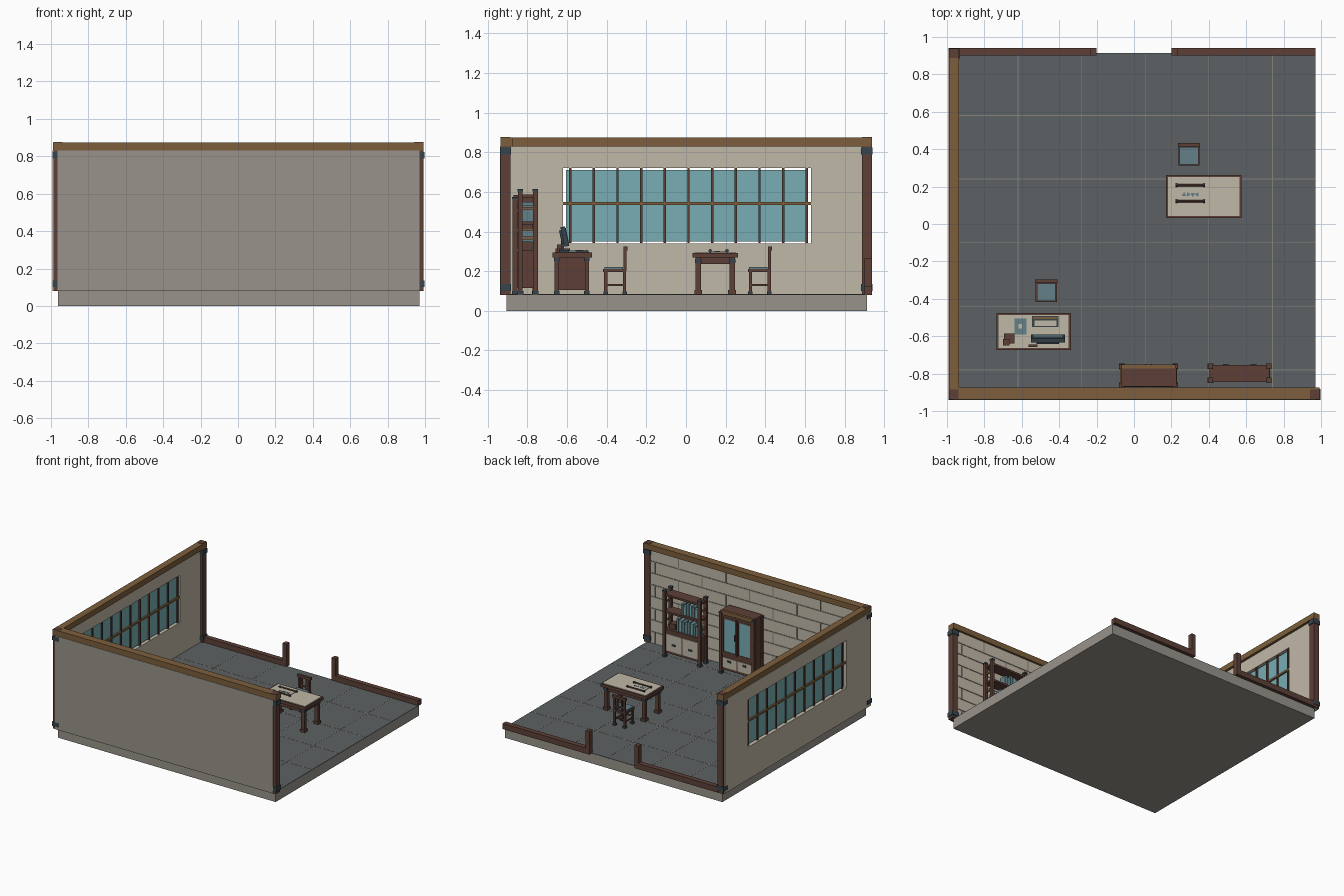
import bpy, bmesh, math
from mathutils import Matrix, Vector


def material(name, hexcode):
    m = bpy.data.materials.new(name)
    c = [int(hexcode[i:i + 2], 16) / 255 for i in (0, 2, 4)]
    m.diffuse_color = [v / 12.92 if v < 0.04 else ((v + 0.055) / 1.055) ** 2.4 for v in c] + [1]
    return m


STONE = material("grey stone", "98948b")
PLASTER = material("beige plaster", "c0b8a8")
SLATE = material("dark slate", "5c6163")
GROUT = material("grout", "85857c")
DARK = material("dark red wood", "5d4037")
WOOD = material("golden wood", "7d5f3c")
GLASS = material("teal glass", "78adb3")
METAL = material("dark metal", "36444c")
CLOTH = material("blue cloth", "648088")


def boxes(name, mat, items):
    """One object from boxes given as (x0, x1, y0, y1, z0, z1)."""
    bm = bmesh.new()
    for x0, x1, y0, y1, z0, z1 in items:
        mtx = Matrix.Translation(((x0 + x1) / 2, (y0 + y1) / 2, (z0 + z1) / 2)) @ \
            Matrix.Diagonal((abs(x1 - x0), abs(y1 - y0), abs(z1 - z0), 1))
        bmesh.ops.create_cube(bm, size=1, matrix=mtx)
    me = bpy.data.meshes.new(name)
    bm.to_mesh(me)
    bm.free()
    me.materials.append(mat)
    ob = bpy.data.objects.new(name, me)
    bpy.context.collection.objects.link(ob)
    return ob


def posts(xs, ys, r, z0, z1):
    return [(x - r, x + r, y - r, y + r, z0, z1) for x in xs for y in ys]


def rod(name, mat, a, b, r, n=8):
    a, b = Vector(a), Vector(b)
    bpy.ops.mesh.primitive_cylinder_add(vertices=n, radius=r, depth=(b - a).length, location=(a + b) / 2)
    ob = bpy.context.object
    ob.rotation_euler = (b - a).to_track_quat('Z', 'Y').to_euler()
    ob.name = name
    ob.data.materials.append(mat)


# --- floor ---
F = 0.083
boxes("floor_slab", STONE, [(-0.963, 0.97, -0.907, 0.913, 0, 0.08)])
boxes("floor_top", SLATE, [(-0.962, 0.969, -0.906, 0.912, 0.08, F)])
boxes("floor_joints", GROUT,
      [(x - .002, x + .002, -0.9, 0.91, F - .002, F + .001) for x in (-.62, -.28, .06, .4, .74)] +
      [(-0.95, 0.968, y - .002, y + .002, F - .002, F + .001) for y in (-.78, -.44, -.10, .24, .58)])

# --- front wall with panelled inside ---
boxes("front_wall", STONE, [(-0.965, 0.97, -0.94, -0.9, 0.08, 0.83)])
boxes("front_wall_lining", PLASTER, [(-0.96, 0.965, -0.9, -0.892, F, 0.83)])
rows = [0.08 + 0.094 * i for i in range(9)]
boxes("lining_joints", GROUT,
      [(-0.95, 0.96, -0.893, -0.889, z - .004, z + .004) for z in rows[1:8]] +
      [(x - .004, x + .004, -0.893, -0.889, rows[i], rows[i + 1])
       for i in range(8) for x in [-0.78 + 0.42 * k + 0.21 * (i % 2) for k in range(5)] if x < .95])

# --- left wall with window ---
W0, W1 = -0.992, -0.955
boxes("left_wall", PLASTER, [(W0, W1, -0.93, -0.62, 0.08, 0.83), (W0, W1, 0.63, 0.925, 0.08, 0.83),
                             (W0, W1, -0.62, 0.63, 0.08, 0.34), (W0, W1, -0.62, 0.63, 0.72, 0.83)])
boxes("window_glass", GLASS, [(-0.974, -0.970, -0.605, 0.615, 0.35, 0.71)])
boxes("window_mullions", DARK, [(-0.982, -0.960, y - .006, y + .006, 0.342, 0.722)
                                for y in [-0.585 + 0.1195 * i for i in range(11)]])
boxes("window_crossbar", WOOD, [(-0.987, -0.957, -0.62, 0.63, 0.535, 0.55)])

# --- corner posts, brackets, top beams ---
corners = [(-0.962, -0.911), (0.967, -0.911), (-0.962, 0.913)]
boxes("corner_posts", DARK, [(x - .025, x + .025, y - .025, y + .025, 0.08, 0.877) for x, y in corners])
boxes("post_brackets", METAL, [(x - .031, x + .031, y - .029, y + .029, z, z + .035)
                               for x, y in corners for z in (0.1, 0.788)])
boxes("front_beam", WOOD, [(-0.99, 0.993, -0.937, -0.875, 0.83, 0.875)])
boxes("left_beam", WOOD, [(-0.989, -0.935, -0.935, 0.939, 0.83, 0.8745)])

# --- low back rail with doorway stubs ---
boxes("back_rails", DARK, [(-0.94, -0.2, 0.9, 0.94, F - .003, 0.125), (0.2, 0.97, 0.9, 0.94, F - .003, 0.125)])
boxes("doorway_stubs", DARK, [(-0.235, -0.2, 0.9, 0.94, 0.12, 0.263), (0.2, 0.235, 0.9, 0.94, 0.12, 0.263)])


# --- chairs: back on the +y side ---
def chair(n, cx, cy):
    fx, fy = (cx - .045, cx + .045), (cy - .045, cy + .05)
    boxes(f"chair_{n}_frame", DARK,
          posts(fx, fy, .008, F, 0.2) +
          posts(fx, (cy + .052,), .008, 0.2, 0.32) +
          [(cx - .057, cx + .057, cy - .058, cy + .058, 0.195, 0.21),
           (cx - .06, cx + .06, cy + .044, cy + .064, 0.305, 0.325),
           (cx - .045, cx + .045, cy + .048, cy + .056, 0.235, 0.247)] +
          [(cx + d - .006, cx + d + .006, cy + .048, cy + .056, 0.21, 0.31) for d in (-.02, .02)] +
          [(x - .004, x + .004, cy - .045, cy + .05, 0.125, 0.135) for x in fx] +
          [(cx - .045, cx + .045, y - .004, y + .004, 0.14, 0.15) for y in fy])
    boxes(f"chair_{n}_feet", METAL, posts(fx, fy, .011, F, 0.098))
    boxes(f"chair_{n}_cushion", CLOTH, [(cx - .05, cx + .05, cy - .052, cy + .042, 0.21, 0.221)])


chair(1, 0.294, 0.37)
chair(2, -0.469, -0.36)

# --- table with map scroll ---
boxes("table_top", DARK, [(0.172, 0.575, 0.033, 0.263, 0.268, 0.292)])
boxes("table_inlay", PLASTER, [(0.183, 0.564, 0.044, 0.252, 0.29, 0.295)])
tx, ty = (0.205, 0.542), (0.062, 0.233)
boxes("table_legs", DARK, posts(tx, ty, .014, F, 0.27) + posts(tx, ty, .02, F, 0.105) +
      [(0.2, 0.547, y - .006, y + .006, 0.235, 0.27) for y in ty] +
      [(x - .006, x + .006, 0.06, 0.235, 0.235, 0.27) for x in tx])
boxes("table_brackets", METAL, posts(tx, ty, .017, 0.24, 0.262))
boxes("map_sheet", PLASTER, [(0.237, 0.367, 0.125, 0.205, 0.295, 0.299)])
for y in (0.122, 0.207):
    rod("scroll_roller", DARK, (0.225, y, .303), (0.377, y, .303), 0.006)
    for x in (0.228, 0.374):
        rod("scroll_knob", METAL, (x - .006, y, .303), (x + .006, y, .303), 0.009)
for i in range(4):
    bpy.ops.mesh.primitive_cylinder_add(vertices=3, radius=.014, depth=.002,
                                        location=(.268 + .023 * i, .158, .3), rotation=(0, 0, .5 * i))
    bpy.context.object.name = "map_mark"
    bpy.context.object.data.materials.append(CLOTH)

# --- desk with pedestals ---
boxes("desk_top", DARK, [(-0.735, -0.338, -0.673, -0.475, 0.27, 0.293)])
boxes("desk_inlay", PLASTER, [(-0.724, -0.349, -0.662, -0.486, 0.29, 0.296)])
boxes("desk_pedestals", DARK, [(-0.715, -0.61, -0.655, -0.5, 0.105, 0.27), (-0.463, -0.358, -0.655, -0.5, 0.105, 0.27),
                               (-0.61, -0.463, -0.655, -0.645, 0.15, 0.27)])
dx, dy = (-0.715, -0.61, -0.463, -0.358), (-0.653, -0.5)
boxes("desk_posts", DARK, posts(dx, dy, .011, F, 0.27))
boxes("desk_brackets", METAL, posts(dx, dy, .014, F, 0.1) + posts(dx, dy, .014, 0.25, 0.268))
boxes("desk_drawers", WOOD, [(x, x + .075, -0.502, -0.495, z, z + .04) for x in (-.7, -.448) for z in (.115, .163, .211)])
boxes("desk_handles", METAL, [(x, x + .025, -0.497, -0.489, z, z + .008) for x in (-.675, -.423) for z in (.131, .179, .227)])

# tilted screen, keyboard, paper, cup, small box
boxes("screen_stand", METAL, [(-0.5, -0.42, -0.64, -0.59, 0.296, 0.306), (-0.47, -0.45, -0.632, -0.615, 0.3, 0.36)])
for nm, mt, it in (("screen_case", METAL, (-.09, .09, -.012, .012, -.05, .05)),
                   ("screen_back", METAL, (-.06, .06, -.022, -.01, -.035, .035)),
                   ("screen_panel", CLOTH, (-.08, .08, .01, .014, -.04, .04))):
    ob = boxes(nm, mt, [it])
    ob.location = (-0.46, -0.612, 0.375)
    ob.rotation_euler.x = math.radians(12)
boxes("keyboard", METAL, [(-0.545, -0.405, -0.552, -0.493, 0.296, 0.304)])
boxes("keyboard_keys", PLASTER, [(-0.532, -0.415, -0.545, -0.517, 0.303, 0.307)])
boxes("keyboard_edge", WOOD, [(-0.54, -0.41, -0.508, -0.497, 0.303, 0.308)])
boxes("notebook", CLOTH, [(-0.64, -0.575, -0.592, -0.505, 0.296, 0.304)])
boxes("notebook_label", PLASTER, [(-0.618, -0.598, -0.56, -0.535, 0.303, 0.306)])
boxes("pen_box", DARK, [(-0.695, -0.64, -0.64, -0.585, 0.296, 0.315), (-0.7, -0.665, -0.65, -0.615, 0.296, 0.335)])
boxes("small_block", DARK, [(-0.565, -0.515, -0.658, -0.645, 0.296, 0.315)])


# --- tall furniture along the front wall ---
def case(name, x0, x1, y0, y1, top, shelves):
    xs, ys = (x0 + .012, x1 - .012), (y0 + .012, y1 - .012)
    boxes(name + "_posts", DARK, posts(xs, ys, .012, F, top))
    boxes(name + "_caps", METAL, posts(xs, ys, .015, F, 0.1) + posts(xs, ys, .014, top - .012, top))
    boxes(name + "_shelves", DARK, [(x0 + .008, x1 - .008, y0 + .004, y1 - .006, z, z + .016) for z in shelves])
    boxes(name + "_base", DARK, [(x0 + .01, x1 - .01, y0 + .006, y1 - .012, 0.115, shelves[0])])
    w = (x1 - x0 - .06) / 2
    fronts = [(x0 + .025 + k * (w + .01), x0 + .025 + k * (w + .01) + w) for k in (0, 1)]
    boxes(name + "_fronts", PLASTER, [(a, b, y1 - .014, y1 - .007, .135, shelves[0] - .02) for a, b in fronts])
    boxes(name + "_handles", METAL, [((a + b) / 2 - .015, (a + b) / 2 + .015, y1 - .009, y1, .185, .198) for a, b in fronts])
    return fronts


# open bookshelf
case("bookshelf", 0.397, 0.733, -0.848, -0.748, 0.615, [0.29, 0.435, 0.57])
boxes("bookshelf_side_rails", WOOD, [(x - .005, x + .005, -0.84, -0.756, z, z + .014)
                                     for x in (0.409, 0.721) for z in (.36, .51)])
books = []
for z, start, n in ((.306, .43, 8), (.451, .44, 6)):
    for i in range(n):
        x = start + .025 * i
        books.append((x, x + .021, -0.83, -0.772, z, z + .075 + .008 * (i * 5 % 4)))
boxes("books_light", GLASS, books[::2])
boxes("books_dark", CLOTH, books[1::2])
boxes("storage_box", DARK, [(0.64, 0.69, -0.83, -0.775, .306, .35)])

# glazed cabinet
fr = case("cabinet", -0.077, 0.233, -0.875, -0.75, 0.575, [0.235, 0.54])
boxes("cabinet_body", DARK, [(-0.068, 0.224, -0.87, -0.862, .25, .56), (-0.068, -0.058, -0.87, -0.765, .25, .54),
                             (0.214, 0.224, -0.87, -0.765, .25, .54)])
boxes("cabinet_glass", GLASS, [(a + .01, b - .01, -0.764, -0.759, .265, .53) for a, b in fr])
boxes("cabinet_door_frames", DARK,
      [(x, x + .012, -0.77, -0.755, .251, .54) for a, b in fr for x in (a, b - .012)] +
      [(a, b, -0.77, -0.755, z, z + .014) for a, b in fr for z in (.251, .526)])
boxes("cabinet_door_pulls", METAL, [(x - .004, x + .004, -0.756, -0.748, .37, .42) for x in (.063, .093)])
boxes("cabinet_top", DARK, [(-0.07, 0.226, -0.87, -0.77, .555, .585)])
boxes("cabinet_cornice", WOOD, [(-0.066, 0.222, -0.772, -0.752, .56, .59)])
boxes("cabinet_side_rails", WOOD, [(x - .004, x + .004, -0.865, -0.765, z, z + .012)
                                   for x in (-0.07, 0.226) for z in (.3, .4, .5)])
